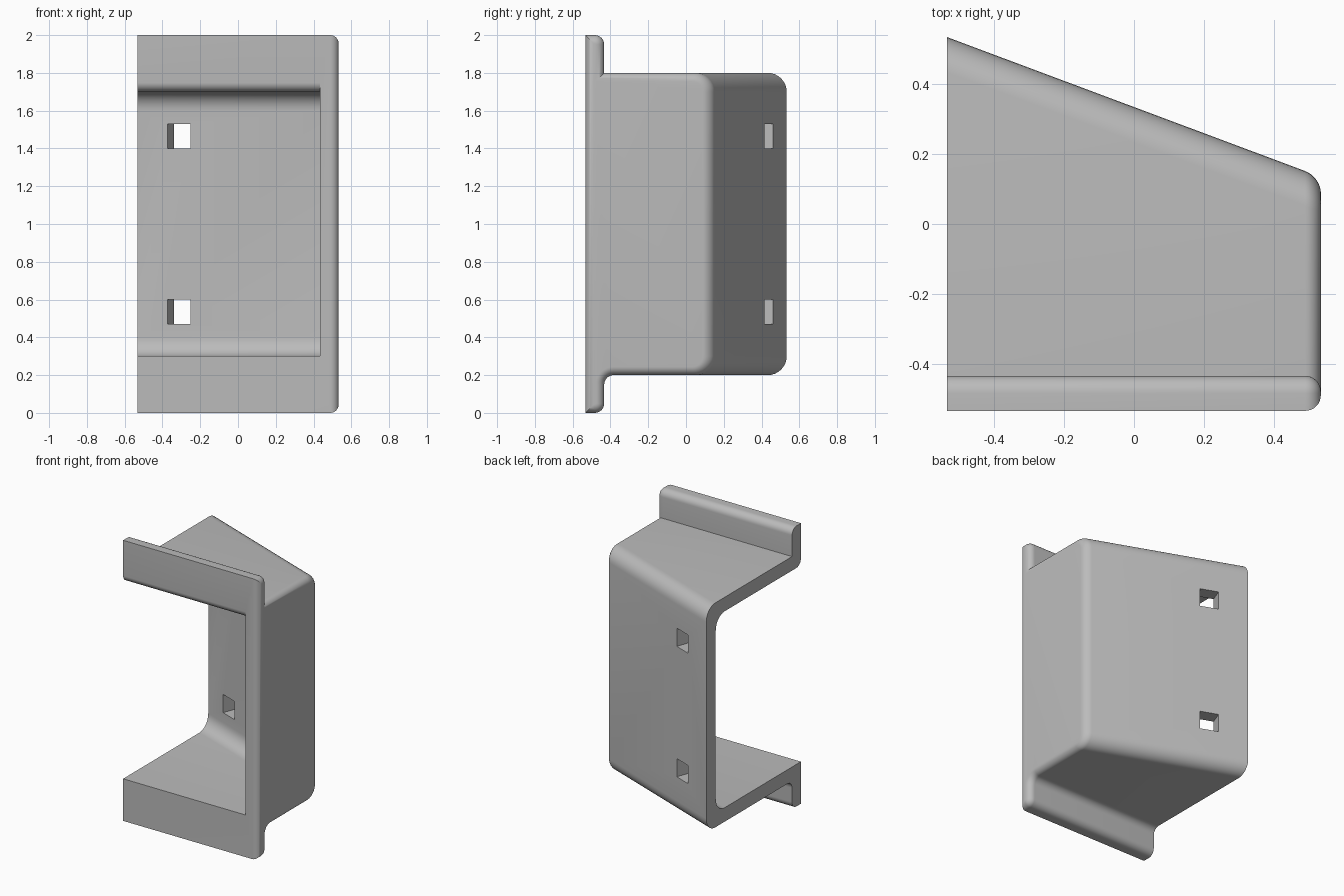
import bpy, bmesh, math
from mathutils import Vector, Matrix

if "Cube" in bpy.data.objects:
    bpy.data.objects.remove(bpy.data.objects["Cube"])

HALF = 0.533            # half width and half depth
SLOPE = -0.374          # slant of the back wall
WALL = 0.1
EDGE = 0.045            # rounding of the closed side
ANGLE = math.atan(SLOPE)

grey = bpy.data.materials.new("light grey")
grey.use_nodes = True
grey.diffuse_color = (0.5, 0.5, 0.5, 1)
grey.node_tree.nodes["Principled BSDF"].inputs["Base Color"].default_value = (0.5, 0.5, 0.5, 1)


def back_y(x):
    return HALF + SLOPE * (x + HALF)


def rounded(corners, steps=8):
    """Outline of (y, z) points from corners (y, z, radius) with right angles."""
    points = []
    for i, (y, z, r) in enumerate(corners):
        c = Vector((y, z))
        if r <= 0:
            points.append(c)
            continue
        a = (Vector(corners[i - 1][:2]) - c).normalized()
        b = (Vector(corners[(i + 1) % len(corners)][:2]) - c).normalized()
        for k in range(steps + 1):
            t = math.pi / 2 * k / steps
            points.append(c + a * r * (1 - math.sin(t)) + b * r * (1 - math.cos(t)))
    return points


def loft(name, sections):
    """Skin over (x, outline) sections with capped ends."""
    bm = bmesh.new()
    rings = [[bm.verts.new((x, p.x, p.y)) for p in outline] for x, outline in sections]
    for r0, r1 in zip(rings, rings[1:]):
        for i in range(len(r0)):
            bm.faces.new((r0[i - 1], r0[i], r1[i], r1[i - 1]))
    bm.faces.new(rings[0])
    bm.faces.new(rings[-1])
    bmesh.ops.recalc_face_normals(bm, faces=bm.faces)
    return finish(name, bm)


def finish(name, bm):
    mesh = bpy.data.meshes.new(name)
    bm.to_mesh(mesh)
    bm.free()
    mesh.materials.append(grey)
    obj = bpy.data.objects.new(name, mesh)
    bpy.context.collection.objects.link(obj)
    return obj


def shell_outline(x, d):
    """Flange and box outline, drawn in by d."""
    front, flange, back = d - HALF, -0.433 - d, back_y(x) - d
    half = [(front, 1 - d, 0), (flange, 1 - d, 0.05 - d), (flange, 0.8 - d, 0), (back, 0.8 - d, 0.1 - d)]
    lower = [(y, -z, r) for y, z, r in reversed(half)]
    lower[1] = (flange, d - 0.8, 0.05 + d)      # fillet under the box
    return rounded([(y, z + 1, r) for y, z, r in half + lower])


def cavity_outline(x):
    back, out, lip = back_y(x) - WALL / math.cos(ANGLE), -0.7, -HALF - 0.0002
    return rounded([(out, 1.78, 0), (lip, 1.78, 0), (lip, 1.7, 0.05),
                    (back, 1.7, 0.1), (back, 0.3, 0.1), (out, 0.3, 0)])


# Body: straight run, then a quarter-round closing edge
sections = [(-HALF, shell_outline(-HALF, 0))]
for k in range(9):
    t = math.pi / 2 * k / 8
    x = HALF - EDGE + EDGE * math.sin(t)
    sections.append((x, shell_outline(x, EDGE * (1 - math.cos(t)))))
body = loft("bracket_body", sections)

# Cavity, open at the front and at one side
cutters = [loft("cavity_cutter", [(x, cavity_outline(x)) for x in (-0.7, 0.433)])]

# Square bolt holes, square to the slanted back wall
for z in (0.535, 1.465):
    bm = bmesh.new()
    x = -0.295
    place = Matrix.Translation((x, back_y(x) - 0.05, z)) @ Matrix.Rotation(ANGLE, 4, 'Z')
    bmesh.ops.create_cube(bm, size=1, matrix=place @ Matrix.Diagonal((0.13, 0.4, 0.13, 1)))
    cutters.append(finish("hole_cutter", bm))

bpy.context.view_layer.objects.active = body
body.select_set(True)
for cutter in cutters:
    mod = body.modifiers.new("cut", 'BOOLEAN')
    mod.operation, mod.solver, mod.object = 'DIFFERENCE', 'EXACT', cutter
    bpy.ops.object.modifier_apply(modifier=mod.name)
    bpy.data.objects.remove(cutter)

bpy.ops.object.shade_smooth_by_angle(angle=math.radians(30))
